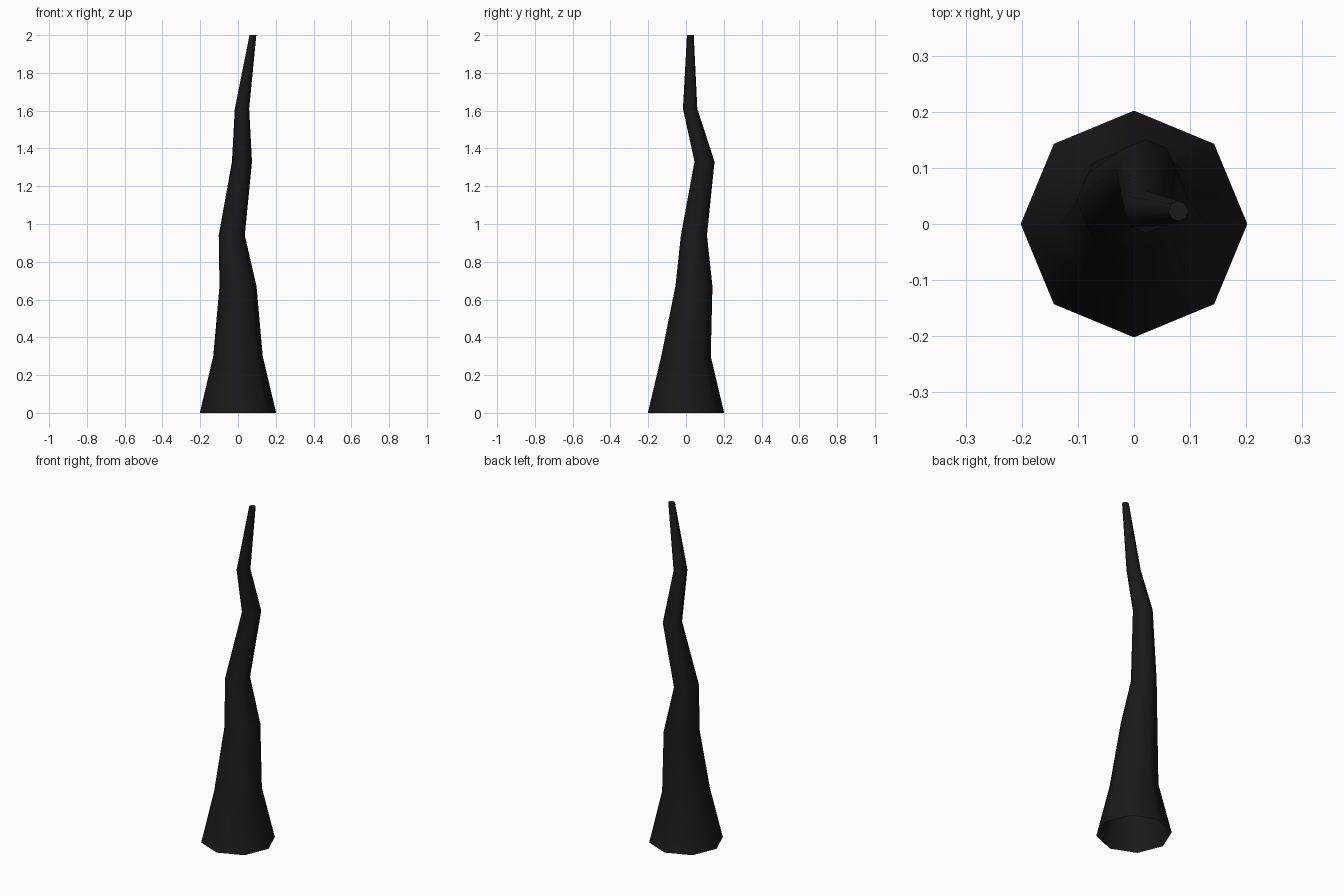
import bpy, bmesh, math

if "Cube" in bpy.data.objects:
    bpy.data.objects.remove(bpy.data.objects["Cube"])

# Trunk path: height, centre x, centre y, radius
RINGS = [
    (0.00, 0.000, 0.000, 0.202),
    (0.30, 0.000, 0.000, 0.131),
    (0.67, 0.000, 0.042, 0.098),
    (0.94, -0.033, 0.042, 0.069),
    (1.33, 0.021, 0.098, 0.053),
    (1.61, 0.021, 0.022, 0.038),
    (2.00, 0.079, 0.023, 0.018),
]
SIDES = 8

mat = bpy.data.materials.new("charcoal")
mat.diffuse_color = (0.01, 0.01, 0.01, 1)
mat.use_nodes = True
mat.node_tree.nodes["Principled BSDF"].inputs["Base Color"].default_value = mat.diffuse_color

# Bent, tapering eight-sided trunk, hollow underneath and capped at the tip
bm = bmesh.new()
loops = []
for z, cx, cy, r in RINGS:
    loops.append([bm.verts.new((cx + r * math.cos(2 * math.pi * i / SIDES),
                                cy + r * math.sin(2 * math.pi * i / SIDES), z))
                  for i in range(SIDES)])
for low, high in zip(loops, loops[1:]):
    for i in range(SIDES):
        j = (i + 1) % SIDES
        bm.faces.new((low[i], low[j], high[j], high[i])).smooth = True
bm.faces.new(loops[-1])

mesh = bpy.data.meshes.new("bent_trunk")
bm.to_mesh(mesh)
bm.free()
mesh.materials.append(mat)
trunk = bpy.data.objects.new("bent_trunk", mesh)
bpy.context.collection.objects.link(trunk)
